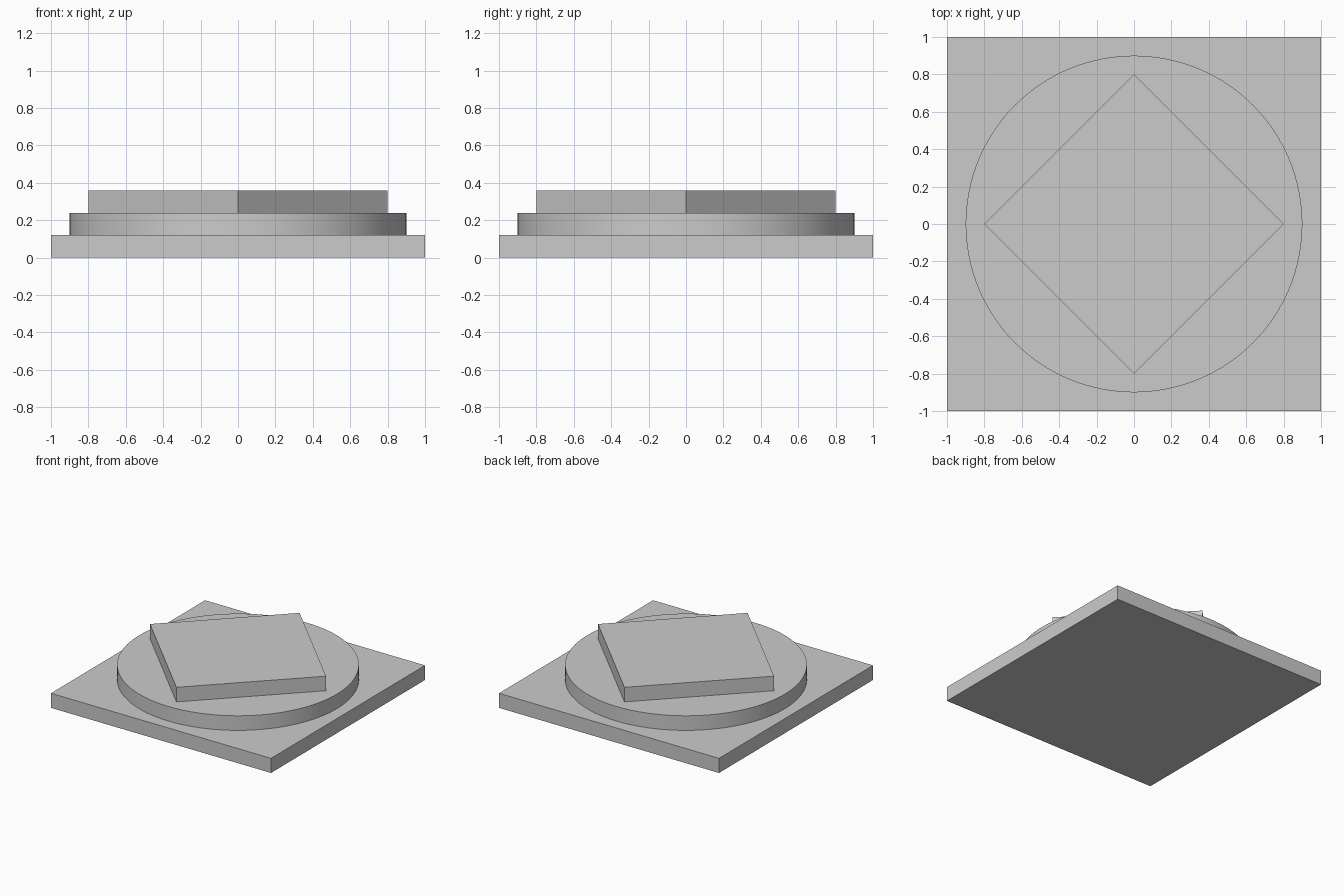
import bpy
import math

cube = bpy.data.objects.get("Cube")
if cube:
    bpy.data.objects.remove(cube, do_unlink=True)

# One plain grey for every tier
GREY = (0.6, 0.6, 0.6, 1.0)
grey = bpy.data.materials.new("plain_grey")
grey.use_nodes = True
grey.diffuse_color = GREY
bsdf = next(n for n in grey.node_tree.nodes if n.type == "BSDF_PRINCIPLED")
bsdf.inputs["Base Color"].default_value = GREY

THICKNESS = 0.12


def add_tier(name, level, sides, radius, turn=0.0):
    """Add a flat prism resting on the tier below it."""
    bpy.ops.mesh.primitive_cylinder_add(
        vertices=sides, radius=radius, depth=THICKNESS,
        location=(0, 0, (level + 0.5) * THICKNESS), rotation=(0, 0, turn))
    tier = bpy.context.object
    tier.name = tier.data.name = name
    tier.data.materials.append(grey)
    bpy.ops.object.transform_apply(location=False, rotation=True, scale=False)
    return tier


# Square base, round middle, and square top turned to a diamond
add_tier("square_base", 0, 4, math.sqrt(2), math.pi / 4)
add_tier("round_middle", 1, 128, 0.9)
bpy.ops.object.shade_smooth_by_angle(angle=math.radians(30))
add_tier("diamond_top", 2, 4, 0.8)
